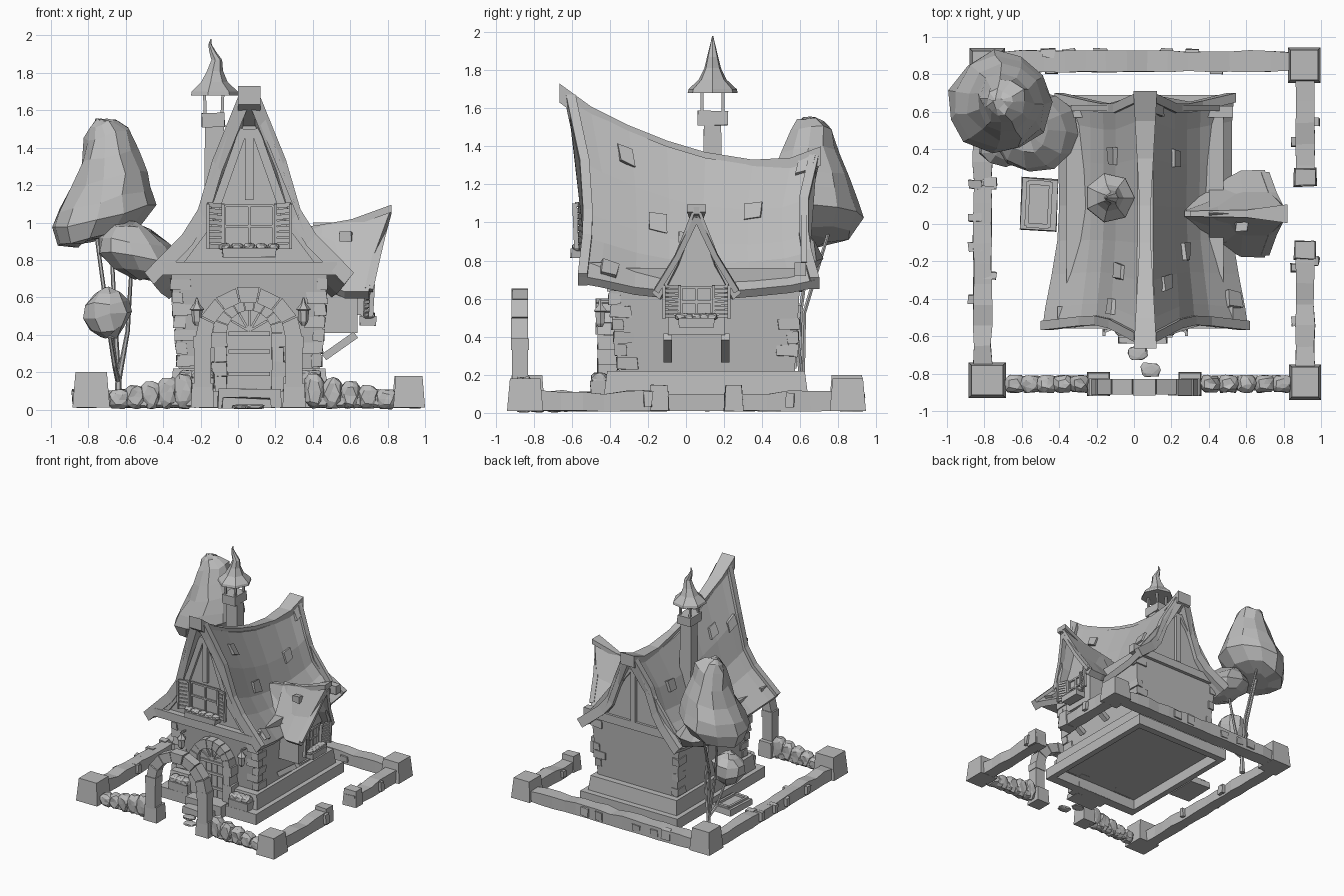
import bpy, bmesh, math, random
from mathutils import Vector, Matrix

random.seed(4)
if "Cube" in bpy.data.objects:
    bpy.data.objects.remove(bpy.data.objects["Cube"])
grey = bpy.data.materials.new("plain grey")
grey.use_nodes = True
grey.diffuse_color = (0.5, 0.5, 0.5, 1)
grey.node_tree.nodes["Principled BSDF"].inputs["Base Color"].default_value = (0.5, 0.5, 0.5, 1)
CX = 0.06  # centre line of the house
CORNERS = ((-1, -1), (1, -1), (1, 1), (-1, 1))

def finish(name, bm, jitter=0, M=None):
    for v in bm.verts:
        v.co += Vector([random.uniform(-jitter, jitter) for _ in range(3)])
    if M:
        bm.transform(M)
    bmesh.ops.recalc_face_normals(bm, faces=bm.faces)
    me = bpy.data.meshes.new(name)
    bm.to_mesh(me)
    bm.free()
    me.materials.append(grey)
    bpy.context.collection.objects.link(bpy.data.objects.new(name, me))

def loft(name, rings, jitter=0, M=None):  # skin closed rings of points and cap both ends
    bm = bmesh.new()
    rows = [[bm.verts.new(p) for p in r] for r in rings]
    n = len(rows[0])
    for a, b in zip(rows, rows[1:]):
        for i in range(n):
            bm.faces.new((a[i], a[(i + 1) % n], b[(i + 1) % n], b[i]))
    bm.faces.new(rows[0])
    bm.faces.new(rows[-1])
    finish(name, bm, jitter, M)

def block(name, x0, x1, y0, y1, z0, z1, top=1, jitter=0, M=None):
    cx, cy, hx, hy = (x0 + x1) / 2, (y0 + y1) / 2, (x1 - x0) / 2, (y1 - y0) / 2
    loft(name, [[(cx + a * hx * s, cy + b * hy * s, z) for a, b in CORNERS] for z, s in ((z0, 1), (z1, top))], jitter, M)

def bar(name, p, q, w, d, M=None):
    p, q = Vector(p), Vector(q)
    t = (q - p).normalized()
    a = t.cross(Vector((0, 1, 0)) if abs(t.y) < 0.9 else Vector((0, 0, 1))).normalized() * w / 2
    b = t.cross(a).normalized() * d / 2
    loft(name, [[c + a * i + b * j for i, j in CORNERS] for c in (p, q)], 0, M)

def prism(name, pts, y0, y1):
    loft(name, [[(x, y, z) for x, z in pts] for y in (y0, y1)])

def tube(name, path, n=6, jitter=0, tilt=0):  # path of (x, y, z, radius)
    angles = [k * math.tau / n for k in range(n)]
    loft(name, [[(x + r * math.cos(a), y + r * math.sin(a), z + tilt * r * math.cos(a)) for a in angles]
                for x, y, z, r in path], jitter)

def stone(name, c, s, jitter=0.05, M=Matrix()):  # rounded block
    bm = bmesh.new()
    bmesh.ops.create_icosphere(bm, subdivisions=2, radius=1.25)
    for v in bm.verts:
        v.co = [max(-1, min(1, u)) for u in v.co]
    finish(name, bm, jitter, M @ Matrix.Translation(c) @ Matrix.Diagonal((*s, 1)))

def arch(name, cx, zc, r0, r1, y0, y1, n):
    for k in range(n):
        a, b, grow = math.pi * (k + .03) / n, math.pi * (k + .97) / n, random.uniform(0, .01)
        prism(name, [(cx + r * math.cos(t), zc + r * math.sin(t))
                     for r, t in ((r0, a), (r1 + grow, a), (r1 + grow, b), (r0, b))], y0 - grow, y1)

# Foundation, hollow beneath, and flared walls
for x0, x1, y0, y1 in ((-.40, -.35, -.50, .69), (.47, .52, -.50, .69), (-.35, .47, -.50, -.42), (-.35, .47, .63, .69)):
    block("foundation_curb", x0, x1, y0, y1, .01, .10)
block("foundation_step", -.36, .48, -.43, .64, .10, .22, .97)
def wall_edge(z):
    f = (z - .2) / .5
    return .375 + .04 * f, -.35 - .06 * f, .57 + .03 * f
loft("house_walls", [[(CX + i * h, b if j > 0 else a, z) for i, j in CORNERS]
                     for z in (.2, .76) for h, a, b in [wall_edge(z)]])
for k in range(7):
    z = .23 + k * .068
    h, a, b = wall_edge(z)
    for sx, sy in CORNERS:
        if sy > 0 and random.random() < .5:
            continue
        lx, ly = (.11, .06) if (k + (sx * sy > 0)) % 2 else (.06, .11)
        x, y = CX + sx * (h + .011), (b if sy > 0 else a) + sy * .011
        block("corner_stone", *sorted((x, x - sx * lx)), *sorted((y, y - sy * ly)), z, z + .06, 1, .005)
for y0, y1 in ((-.56, -.44), (.57, .63)):
    block("floor_beam", CX - .47, CX + .47, y0, y1, .72, .79)

# Swaybacked roof: (y, ridge height, eave height, half width) and a concave slope of (across, down)
STATIONS = [(-.62, 1.66, .72, .55), (-.5, 1.58, .70, .535), (-.3, 1.48, .66, .50), (-.1, 1.40, .64, .47),
            (.1, 1.34, .63, .46), (.35, 1.30, .65, .465), (.55, 1.31, .67, .465), (.69, 1.36, .70, .475)]
SLOPE = [(.09, 0), (.34, .36), (.48, .64), (.63, .78), (1, 1)]
US = [u for _, u in SLOPE]
def lerp_table(table, u):
    for a, b in zip(table, table[1:]):
        if u <= b[0]:
            break
    return [p + (q - p) * (u - a[0]) / (b[0] - a[0]) for p, q in zip(a, b)]
def roof_point(y, u, side):
    _, r, e, w = lerp_table(STATIONS, y)
    t = lerp_table([(b, a) for a, b in SLOPE], u)[1]
    return Vector((CX + side * w * t, y * (1 - .35 * u * (1 - u) - (.1 * u if y < 0 else 0)), r + (e - r) * u))
rings = []
for y, *_ in STATIONS:
    out = [roof_point(y, u, -1) for u in reversed(US)] + [roof_point(y, u, 1) for u in US]
    rings.append(out + [p + Vector((-.03 if p.x > CX else .03, 0, -.04)) for p in reversed(out)])
loft("main_roof", rings)
rings = []
for y, r, *_ in [(-.665, 1.70)] + STATIONS[1:-1] + [(.71, 1.37)]:
    w = .03 + .055 * max(0, abs(y) - .1)
    rings.append([(CX + i * w, y, r + (.03 if j > 0 else -.07)) for i, j in CORNERS])
loft("ridge_beam", rings)
for y, d in ((-.62, -1), (.69, 1)):
    for s in (-1, 1):
        loft("barge_board", [[roof_point(y, u, s) + Vector((i * s, j * d, k)) for i, j, k in
             ((.01, .01, .012), (.01, -.04, .012), (-.04, -.04, -.05), (-.04, .01, -.05))] for u in US])

# Loose roof tiles
for y, u, s in ((-.34, .18, 1), (.38, .37, 1), (-.17, .55, 1), (-.46, .93, 1), (.64, .06, 1),
                (.4, .4, -1), (-.28, .25, -1), (-.5, .35, -1)):
    p = roof_point(y, u, s)
    along = (roof_point(y + .02, u, s) - p).normalized()
    down = (roof_point(y, u + .03, s) - p).normalized()
    M = Matrix((along, down, along.cross(down))).transposed().to_4x4()
    M.translation = p
    block("roof_tile", -.045, .045, -.045, .045, -.02, .02, 1, .008, M)

# Gable ends with timber framing
for y0, y1, y, low, top in ((-.51, -.45, -.52, 1.12, 1.5), (.56, .61, .62, .79, 1.24)):
    half = [roof_point(-.5 if y < 0 else .56, u, 1) for u in US[:4]]
    pts = [(p.x - .03, p.z - .03) for p in half] + [(CX + .42, .74)]
    prism("gable_wall", pts + [(2 * CX - x, z) for x, z in reversed(pts)], y0, y1)
    bar("gable_post", (CX, y, low), (CX, y, top), .045, .03)
    for s in (-1, 1):
        knee = (CX + s * .2, y, 1.02)
        bar("gable_brace", (CX + s * .38, y, .78), knee, .045, .03)
        bar("gable_brace", knee, (CX + s * .03, y, top), .045, .03)

# Shuttered windows facing local -y, each with a planter below
def window(M, w, z0, z1):
    block("window_pane", -w, w, -.01, .02, z0, z1, 1, 0, M)
    for x in (-w, 0, w):
        bar("window_upright", (x, -.015, z0), (x, -.015, z1), .014, .014, M)
    for z in (z0, (z0 + z1) / 2, z1):
        bar("window_rail", (-w, -.015, z), (w, -.015, z), .014, .014, M)
    for s in (-1, 1):
        a, b = s * (w + .01), s * (w + .09)
        for x, y in ((a, -.03), (b, -.06)):
            bar("shutter_stile", (x, y, z0 - .01), (x, y - .01, z1 + .01), .016, .025, M)
        for k in range(8):
            z = z0 + (z1 - z0) * k / 7
            bar("shutter_slat", (a, -.03, z), (b, -.06, z + .005), (z1 - z0) / 9, .015, M)
    block("planter_box", -w - .01, w + .01, -.09, 0, z0 - .055, z0 - .005, 1.04, .003, M)
    for k in range(5):
        stone("planter_bush", (-w + w * k / 2, -.05, z0), (.03, .03, .018), .1, M)
window(Matrix.Translation((CX, -.515, 0)), .13, .87, 1.09)

# Side dormer, its roof dying into the main slope
DY = .055
block("dormer_body", .40, .64, DY - .15, DY + .15, .41, .72)
window(Matrix.Translation((.65, DY, 0)) @ Matrix.Rotation(math.pi / 2, 4, "Z"), .08, .505, .66)
prism_rings = [[(x, DY - .18, .66), (x, DY + .18, .66), (x, DY, 1.0)] for x in (.40, .65)]
loft("dormer_gable", prism_rings)
rings = []
for x, lean, r, e, w in ((.27, 0, .95, .86, .04), (.45, .01, .99, .69, .16), (.62, .05, 1.02, .63, .23), (.82, .12, 1.08, .63, .235)):
    half = [(.015, r, 0), (w * .5, e + (r - e) * .42, lean * .8), (w, e, lean)]
    out = [(x - l, DY - a, z) for a, z, l in reversed(half)] + [(x - l, DY + a, z) for a, z, l in half]
    rings.append(out + [(px, DY + (py - DY) * .82, z - .035) for px, py, z in reversed(out)])
loft("dormer_roof", rings)
loft("dormer_ridge", [[(x, DY + i * w, z + j * .02) for i, j in CORNERS]
                      for x, z, w in ((.30, .945, .015), (.6, .995, .02), (.82, 1.075, .05))])
block("dormer_tile", .54, .61, -.04, .01, .90, .95, .9, .006)
for s in (-1, 1):
    y, knee = DY + s * .15, (.74, DY + s * .1, .82)
    bar("dormer_barge", (.70, DY + s * .21, .64), knee, .045, .03)
    bar("dormer_barge", knee, (.79, DY, 1.03), .045, .03)
    bar("dormer_bracket", (.46, y, .28), (.63, y, .40), .04, .045)

# Chimney with a crooked hood
X, Y = -.13, .14
block("chimney_shaft", X - .05, X + .06, Y - .05, Y + .05, .95, 1.53, .9, .004)
block("chimney_cap", X - .065, X + .06, Y - .08, Y + .08, 1.51, 1.585, .98, .004)
for i, j in CORNERS:
    bar("hood_post", (X + i * .045, Y + j * .055, 1.58), (X + i * .05, Y + j * .055, 1.71), .016, .016)
tube("chimney_hood", [(X + dx, Y, z, r) for dx, z, r in ((0, 1.68, .135), (0, 1.70, .13), (0, 1.75, .075), (.005, 1.81, .045),
                      (.015, 1.87, .03), (-.005, 1.91, .02), (-.02, 1.95, .01), (-.015, 1.98, .003))], 7)

# Door, stone surround and steps
R = .125
prism("door", [(CX - R, .1), (CX + R, .1)] + [(CX + R * math.cos(k * math.pi / 10), .41 + R * math.sin(k * math.pi / 10))
                                              for k in range(11)], -.43, -.34)
arch("door_arch", CX, .41, .12, .185, -.465, -.36, 9)
for s in (-1, 1):
    for k in range(4):
        x = sorted((CX + s * .12, CX + s * (.185 + .015 * (k % 2))))
        block("door_jamb", *x, -.465, -.36, .1 + k * .078, .176 + k * .078, 1, .004)
for k in range(4):
    block("door_plank", CX - .1 + k * .052, CX - .056 + k * .052, -.437, -.42, .11, .39)
for z in (.19, .31, .405):
    bar("door_band", (CX - .11, -.44, z), (CX + .11, -.44, z), .022, .012)
for k in range(1, 6):
    a = k * math.pi / 6
    bar("fanlight_rib", (CX, -.435, .42), (CX + .11 * math.cos(a), -.435, .42 + .11 * math.sin(a)), .012, .014)
block("upper_step", CX - .17, CX + .17, -.56, -.42, .01, .11, .97, .004)
block("lower_step", CX - .15, CX + .12, -.64, -.5, .01, .06, .96, .006)
for x, y in ((.02, -.69), (.09, -.78)):
    stone("path_stone", (x, y, .015), (.05, .035, .012), .12)

# Lanterns and planters flanking the door
for x in (CX - .28, CX + .29):
    bar("lantern_arm", (x, -.38, .585), (x, -.46, .585), .012, .012)
    tube("lantern", [(x, -.45, z, r) for z, r in ((.45, .012), (.47, .025), (.53, .03), (.535, .04), (.565, .015), (.6, .004))])
    block("ground_planter", x - .09, x + .09, -.50, -.41, .10, .17, 1.05, .004)
    for k in (-1, 0, 1):
        stone("planter_shrub", (x + k * .055, -.455, .18), (.04, .04, .03), .1)

# Cellar hatch beside the house
M = Matrix.Translation((-.51, .105, .01)) @ Matrix.Rotation(-.05, 4, "Z")
block("hatch_base", -.095, .1, -.14, .14, 0, .05, .97, .004, M)
for s in (-1, 1):
    bar("hatch_frame", (s * .06, -.12, .055), (s * .06, .12, .055), .02, .025, M)
    bar("hatch_frame", (-.06, s * .115, .055), (.06, s * .115, .055), .02, .025, M)

# Boundary wall with corner posts, gate blocks and field stones
for x, y, w, z in ((-.785, -.835, .2, .2), (.915, -.845, .17, .18), (.91, .85, .175, .18), (-.785, .845, .19, .2)):
    block("corner_post", x - w / 2, x + w / 2, y - .095, y + .095, .01, z, .84)
for p, q, w in (((-.7, .87), (.84, .87), .11), ((-.81, -.76), (-.81, .77), .1), ((.915, -.77), (.915, -.09), .1), ((.915, .2), (.915, .77), .1)):
    p, q = Vector((*p, 0)), Vector((*q, 0))
    n, side, rings = round((q - p).length / .11), Vector((p.y - q.y, q.x - p.x, 0)).normalized() * w / 2, []
    for k in range(n + 1):
        h, b = random.uniform(.095, .12), random.uniform(.88, 1.08)
        rings.append([p.lerp(q, k / n) + side * i * b + Vector((0, 0, h if j > 0 else .01)) for i, j in CORNERS])
    loft("boundary_wall", rings, .003)
    for k in range(n // 2):
        c = p.lerp(q, random.uniform(.05, .95)) + side * random.choice((-.8, .8))
        block("wall_brick", c.x - .035, c.x + .035, c.y - .022, c.y + .022, .03, random.uniform(.08, .125), 1, .006)
for y in (-.14, .25):
    block("gate_block", .855, .975, y - .05, y + .05, .01, .145, .88, .004)
for x0, x1 in ((-.68, -.25), (.84, .36)):
    for k in range(5):
        x, h = x0 + (x1 - x0) * (k + .5) / 5, .055 + k * .011
        stone("field_stone", (x, -.855, h), (.052, .045, h * .9), .1)
        stone("field_stone", (x + .04, -.85, .045), (.045, .038, .035), .1)

# Garden archway
arch("garden_arch", .055, .375, .2, .28, -.91, -.83, 7)
for x in (-.19, .30):
    block("archway_foot", x - .062, x + .062, -.92, -.79, .01, .14, .9)
    block("archway_post", x - .045, x + .045, -.915, -.83, .12, .34)
    block("archway_band", x - .05, x + .05, -.92, -.825, .33, .39)

# Trees: crowns as (height, radius, sideways shift)
for x, y, n, tilt, rings in (
        (-.72, .65, 11, .25, ((.90, .1, -.05), (.93, .22, -.03), (1.03, .275, 0), (1.12, .25, .01), (1.23, .2, .03), (1.36, .155, .03), (1.47, .12, .02), (1.53, .07, 0), (1.55, .03, -.01))),
        (-.52, .49, 11, -.15, ((.69, .08, .05), (.73, .17, .02), (.81, .225, 0), (.90, .19, -.03), (.97, .11, -.05), (1.0, .03, -.06))),
        (-.70, .42, 9, .15, ((.385, .04, .01), (.43, .095, .01), (.5, .125, 0), (.57, .12, 0), (.625, .075, 0), (.645, .03, 0)))):
    tube("tree_crown", [(x + dx, y, z, r) for z, r, dx in rings], n, .014, tilt)
for mx, my, tx, ty, tz in ((-.70, .60, -.76, .66, .95), (-.59, .58, -.57, .52, .76), (-.66, .62, -.68, .75, .95), (-.66, .52, -.69, .44, .42)):
    tube("tree_trunk", [(-.64, .61, .01, .025), (-.64, .61, .15, .016), (mx, my, tz * .55, .012), (tx, ty, tz, .01)])
